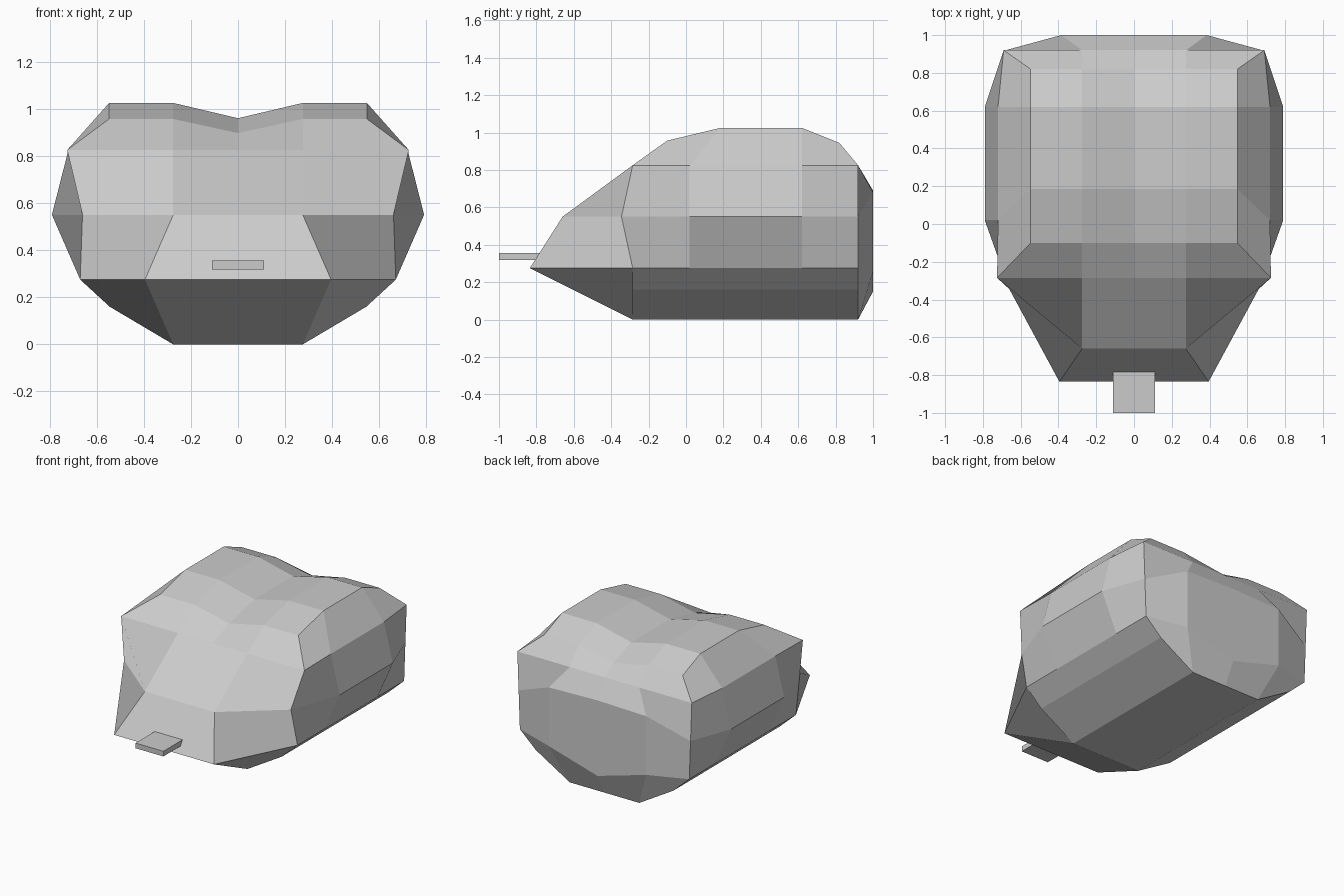
import bpy, bmesh

if "Cube" in bpy.data.objects:
    bpy.data.objects.remove(bpy.data.objects["Cube"])

# Half cross-section, bottom centre round to top centre (x, z)
PROFILE = [(0, 0), (.275, 0), (.545, .16), (.67, .275), (.79, .55),
           (.72, .825), (.547, 1.025), (.275, 1.025), (0, .96)]
bm = bmesh.new()


def v(x, y, z):
    return bm.verts.new((x, y, z))


def face(*vs):
    bm.faces.new(vs)


def ring(y_side, y_top, changes=None):
    pts = [(x, y_top if i > 5 else y_side, z) for i, (x, z) in enumerate(PROFILE)]
    for i, p in (changes or {}).items():
        pts[i] = p
    return [v(*p) for p in pts]


# Rings along the body, front to back
A = ring(-.285, -.10, {4: (.66, -.345, .55), 5: (.725, -.285, .825),
                       6: (.547, -.10, .957), 7: (.275, -.10, .957), 8: (0, -.10, .897)})
B = ring(.02, .185)
C = ring(.62, .62)
D = ring(.92, .82, {4: (.68, .92, .55), 5: (.69, .92, .825),
                    6: (.547, .82, .945), 7: (.275, .82, .945), 8: (0, .82, .89)})
for p, q in ((A, B), (B, C), (C, D)):
    for i in range(8):
        face(p[i], p[i + 1], q[i + 1], q[i])

# Sloping face and chin
chin0, chin = v(0, -.835, .275), v(.395, -.835, .275)
brow0, brow = v(0, -.66, .55), v(.275, -.66, .55)
up0, up = v(0, -.285, .825), v(.275, -.285, .825)
face(A[0], A[1], chin, chin0)
face(A[1], A[2], A[3], chin)
face(chin0, chin, brow, brow0)
face(chin, A[3], A[4], brow)
face(brow, A[4], A[5], up)
face(brow0, brow, up, up0)
face(up, A[5], A[6], A[7])
face(up0, up, A[7], A[8])

# Blunt back panel
u0, u = v(0, .92, .825), v(.275, .92, .825)
t0, t = v(0, 1, .69), v(.385, 1, .68)
b0, b = v(0, 1, .15), v(.385, 1, .26)
face(u, D[5], D[6], D[7])
face(u0, u, D[7], D[8])
face(u, t, D[4], D[5])
face(u0, t0, t, u)
face(t0, b0, b, t)
face(t, b, D[3], D[4])
face(b, D[1], D[2], D[3])
face(b0, D[0], D[1], b)

bmesh.ops.recalc_face_normals(bm, faces=bm.faces)
mesh = bpy.data.meshes.new("body")
bm.to_mesh(mesh)
bm.free()
body = bpy.data.objects.new("body", mesh)
bpy.context.collection.objects.link(body)
mirror = body.modifiers.new("mirror", "MIRROR")
mirror.use_clip = True

# Flat front tab
bpy.ops.mesh.primitive_cube_add(size=1, location=(0, -.88, .337))
tab = bpy.context.object
tab.name = "front_tab"
tab.scale = (.22, .24, .037)
